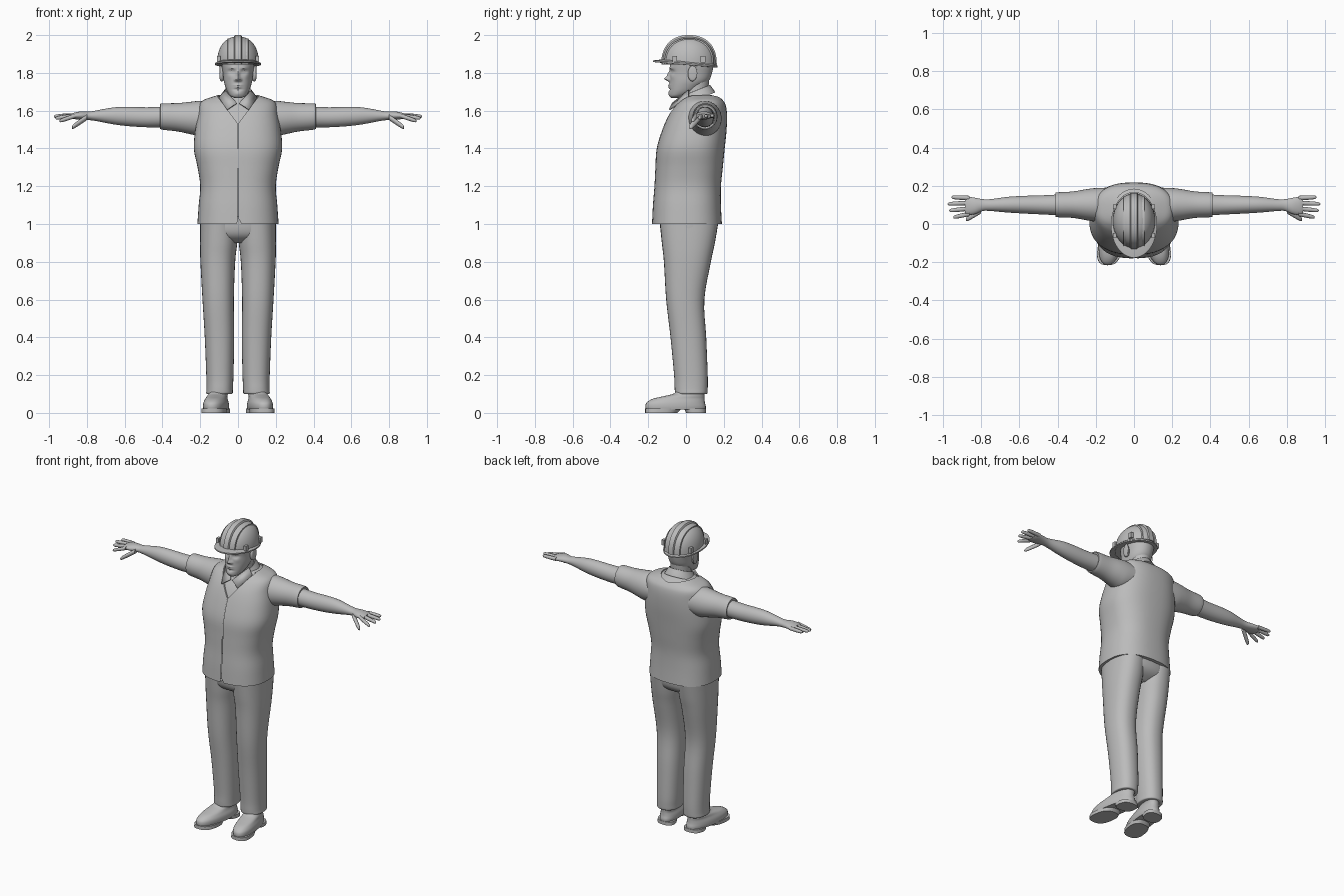
import bpy
import bmesh
import math
from mathutils import Vector

default_cube = bpy.data.objects.get("Cube")
if default_cube:
    bpy.data.objects.remove(default_cube, do_unlink=True)

grey = bpy.data.materials.new("plain grey")
grey.use_nodes = True
grey.diffuse_color = (0.5, 0.5, 0.5, 1)
grey.node_tree.nodes["Principled BSDF"].inputs["Base Color"].default_value = (0.5, 0.5, 0.5, 1)
parts = []


def finish(name, bm):
    """Turn a bmesh into a named, coloured object."""
    bmesh.ops.recalc_face_normals(bm, faces=bm.faces)
    mesh = bpy.data.meshes.new(name)
    bm.to_mesh(mesh)
    bm.free()
    mesh.materials.append(grey)
    obj = bpy.data.objects.new(name, mesh)
    bpy.context.collection.objects.link(obj)
    parts.append(obj)
    return obj


def smooth_rings(rings, steps):
    """Resample rings with a Catmull-Rom spline."""
    result = []
    for i in range(len(rings) - 1):
        p0, p1 = rings[max(i - 1, 0)], rings[i]
        p2, p3 = rings[i + 1], rings[min(i + 2, len(rings) - 1)]
        for k in range(steps):
            t = k / steps
            result.append([b + t / 2 * (c - a + t * (2*a - 5*b + 4*c - d + t * (3*(b - c) + d - a)))
                           for a, b, c, d in zip(p0, p1, p2, p3)])
    return result + [rings[-1]]


def loft(name, rings, axis="z", side=1, power=2.0, segs=32, steps=4, shape=None):
    """Skin superellipse rings: (position, low, high, low, high) along an axis."""
    bm = bmesh.new()
    loops = []
    for pos, a0, a1, b0, b1 in smooth_rings(rings, steps):
        loop = []
        for k in range(segs):
            ang = math.tau * k / segs
            c, s = math.cos(ang), math.sin(ang)
            a = (a0 + a1) / 2 + (a1 - a0) / 2 * math.copysign(abs(c) ** (2 / power), c)
            b = (b0 + b1) / 2 + (b1 - b0) / 2 * math.copysign(abs(s) ** (2 / power), s)
            co = Vector((a, b, pos) if axis == "z" else (pos, a, b))
            if shape:
                co = shape(co)
            co.x *= side
            loop.append(bm.verts.new(co))
        loops.append(loop)
    for low, high in zip(loops, loops[1:]):
        for k in range(segs):
            n = (k + 1) % segs
            bm.faces.new((low[k], low[n], high[n], high[k]))
    bm.faces.new(loops[0])
    bm.faces.new(loops[-1])
    return finish(name, bm)


def sym(rings):
    return [(z, -w, w, y0, y1) for z, w, y0, y1 in rings]


def box(name, centre, size):
    bm = bmesh.new()
    bmesh.ops.create_cube(bm, size=1)
    for v in bm.verts:
        v.co = Vector(c + s * p for c, s, p in zip(centre, size, v.co))
    return finish(name, bm)


def plate(name, points, thickness):
    bm = bmesh.new()
    bm.faces.new([bm.verts.new(p) for p in points])
    obj = finish(name, bm)
    mod = obj.modifiers.new("thickness", "SOLIDIFY")
    mod.thickness = thickness
    mod.offset = 0
    return obj


def cut(target, cutter):
    mod = target.modifiers.new("cut", "BOOLEAN")
    mod.operation, mod.solver, mod.object = "DIFFERENCE", "EXACT", cutter
    bpy.context.view_layer.objects.active = target
    bpy.ops.object.modifier_apply(modifier=mod.name)
    parts.remove(cutter)
    bpy.data.objects.remove(cutter, do_unlink=True)


# Vest over a slightly smaller shirt
body = [(1.0, .215, -.18, .19), (1.1, .208, -.175, .185), (1.2, .2, -.167, .185),
        (1.3, .214, -.162, .195), (1.4, .234, -.155, .205), (1.5, .226, -.125, .215),
        (1.58, .212, -.09, .217), (1.63, .205, -.055, .21), (1.655, .185, -.03, .195),
        (1.672, .14, -.015, .175), (1.69, .08, 0, .14)]
vest = loft("vest", sym(body), power=2.5, segs=48)
loft("shirt", sym([(z - .006, w - .006, f + .007, b - .007) for z, w, f, b in body[3:]]),
     power=2.5, segs=48)

# Vest neckline and front opening
bm = bmesh.new()
tri = [bm.verts.new(p) for p in ((0, -.3, 1.53), (.12, -.3, 1.69), (-.12, -.3, 1.69))]
wedge = bm.faces.new(tri)
ext = bmesh.ops.extrude_face_region(bm, geom=[wedge])["geom"]
bmesh.ops.translate(bm, vec=(0, .33, 0), verts=[e for e in ext if isinstance(e, bmesh.types.BMVert)])
cut(vest, finish("neckline_cutter", bm))
cut(vest, loft("back_neck_cutter", sym([(1.652, .11, -.05, .182), (1.75, .11, -.05, .182)]), steps=1))
cut(vest, loft("opening_cutter", sym([(z, .002, f - .03, f + .006) for z, w, f, b in
                                      [(.98, 0, -.18, 0)] + body[:7]]), segs=8, power=6))
cut(vest, loft("hem_notch_cutter", [(.98, -.02, .035, -.25, -.1), (1.01, -.004, .014, -.25, -.1),
                                    (1.03, 0, .002, -.25, -.1)], segs=8, power=6))

# Trousers
loft("hips", sym([(.9, .12, -.07, .09), (.93, .186, -.115, .14), (.97, .2, -.135, .165),
                  (1.04, .2, -.14, .17)]), power=2.4)
leg = [(.1, .035, .162, -.052, .108), (.105, .028, .168, -.058, .113), (.13, .027, .167, -.06, .115),
       (.2, .024, .168, -.063, .115), (.4, .02, .176, -.082, .107), (.6, .022, .188, -.105, .097),
       (.8, .015, .199, -.117, .132), (.9, .004, .201, -.128, .153), (1.0, .0, .2, -.138, .17)]


# Feet turned slightly outwards
def turn_out(co):
    co.x -= .14 * co.y
    return co


shoe = [(.018, .048, .17, -.212, .104), (.035, .045, .172, -.215, .105), (.055, .047, .17, -.208, .1),
        (.075, .055, .163, -.175, .098), (.088, .058, .16, -.12, .098), (.105, .058, .155, -.06, .098),
        (.14, .06, .15, -.045, .095)]

# Arms, sleeves and hands
sleeve = [(.14, .005, .19, 1.47, 1.648), (.2, .012, .188, 1.465, 1.652), (.25, .02, .182, 1.475, 1.647),
          (.32, .032, .17, 1.49, 1.64), (.405, .036, .165, 1.5, 1.638), (.408, .043, .157, 1.51, 1.628)]
arm = [(.38, .045, .155, 1.512, 1.622), (.48, .05, .15, 1.512, 1.618), (.58, .055, .147, 1.518, 1.62),
       (.66, .06, .142, 1.528, 1.617), (.75, .068, .13, 1.545, 1.601), (.79, .068, .13, 1.55, 1.595),
       (.83, .052, .137, 1.552, 1.596), (.865, .048, .142, 1.555, 1.59), (.885, .055, .135, 1.56, 1.583)]
fingers = {"index": (.05, .945, .035, 1.545), "middle": (.078, .967, .07, 1.56),
           "ring": (.107, .975, .105, 1.57), "little": (.133, .955, .14, 1.573)}


def digit(name, start, end, r, side):
    rings = []
    for t, f in ((0, 1), (.5, 1), (.85, .85), (.96, .6), (1, .15)):
        x, y, z = Vector(start).lerp(Vector(end), t)
        rings.append((x, y - r * f, y + r * f, z - r * f, z + r * f))
    loft(name, rings, axis="x", side=side, segs=12, steps=3)


for label, s in (("left", 1), ("right", -1)):
    loft(label + "_trouser_leg", leg, side=s, power=2.3)
    loft(label + "_shoe", shoe, side=s, power=2.3, shape=turn_out)
    loft(label + "_fore_sole", [(0, .045, .173, -.216, -.045), (.022, .045, .173, -.216, -.025)],
         side=s, power=2.6, steps=1, shape=turn_out)
    loft(label + "_heel", [(0, .05, .168, .0, .106), (.022, .05, .168, -.01, .106)],
         side=s, power=2.6, steps=1, shape=turn_out)
    loft(label + "_sleeve", sleeve, axis="x", side=s)
    loft(label + "_arm", arm, axis="x", side=s)
    for finger, (y0, x1, y1, z1) in fingers.items():
        digit(f"{label}_{finger}_finger", (.86, y0 + .003, 1.573), (x1, y1, z1), .0115, s)
    digit(label + "_thumb", (.8, .07, 1.565), (.88, .022, 1.51), .015, s)
    # Ears, eyes, collar tips and helmet clips
    loft(label + "_ear", [(.07, .02, .045, 1.765, 1.82), (.085, .01, .055, 1.755, 1.835),
                          (.095, .012, .06, 1.76, 1.838), (.098, .025, .05, 1.78, 1.825)],
         axis="x", side=s, segs=16)
    plate(label + "_collar_tip", [(s * .006, -.07, 1.64), (s * .058, -.088, 1.605),
                                  (s * .1, .01, 1.668), (s * .07, .015, 1.708)], .008)
    for end, x, y in (("front", .101, -.06), ("rear", .1, .09)):
        box(f"{label}_{end}_helmet_clip", (s * x, y, 1.873), (.018, .025, .035))

# Neck and collar
loft("neck", sym([(1.6, .075, -.02, .13), (1.68, .062, -.012, .118), (1.76, .06, -.01, .122)]))


def rise_to_back(co):
    co.z += .4 * (co.y - .05)
    return co


loft("collar", sym([(1.655, .098, -.045, .155), (1.675, .088, -.035, .145), (1.7, .074, -.026, .13),
                    (1.706, .07, -.022, .126), (1.69, .064, -.014, .12)]), steps=2, shape=rise_to_back)

# Head: bumps and hollows are (x, z, width, height, amount), negative is forwards
features = [(0, 1.768, .012, .011, -.026), (0, 1.79, .008, .018, -.014), (.033, 1.806, .017, .011, .011),
            (.014, 1.763, .007, .007, -.008), (0, 1.735, .02, .005, -.007), (0, 1.724, .016, .005, -.006),
            (0, 1.712, .025, .006, .005), (0, 1.69, .02, .012, -.005), (.03, 1.826, .022, .007, -.005),
            (.045, 1.78, .015, .015, -.003), (.033, 1.806, .009, .005, -.005)]


def face(co):
    if co.y < 0:
        co.y += sum(d * math.exp(-((abs(co.x) - x) / w) ** 2 - ((co.z - z) / h) ** 2)
                    for x, z, w, h, d in features)
    return co


loft("head", sym([(1.668, .02, -.08, -.035), (1.678, .04, -.087, .0), (1.7, .056, -.089, .05),
                  (1.73, .068, -.088, .09), (1.76, .076, -.087, .122), (1.8, .08, -.085, .138),
                  (1.85, .087, -.085, .146), (1.9, .085, -.08, .14)]),
     power=2.15, segs=112, steps=8, shape=face)

# Hard hat: dome, ribs and tilted brim
base, bulge = 1.845, 2.3
dome = []
for k in range(13):
    ang = math.pi / 2 * min(k / 12, .99)
    r, h = math.cos(ang) ** (2 / bulge), math.sin(ang) ** (2 / bulge)
    dome.append((base + .147 * h, .111 * r, .016 - .143 * r, .016 + .143 * r))
loft("helmet_dome", sym(dome), steps=1, segs=48)


def above_brim(co):
    co.z = max(co.z, base)
    return co


for name, x, half, ry, rz in (("centre", 0, .022, .147, .155), ("left", .048, .008, .131, .138),
                              ("right", -.048, .008, .131, .138)):
    loft(name + "_helmet_rib", [(x + e * half, .016 - ry + d, .016 + ry - d, base - rz, base + rz - d)
                                for e, d in ((-1, .008), (-.75, 0), (.75, 0), (1, .008))],
         axis="x", power=bulge, segs=64, steps=1, shape=above_brim)


def tip_up(co):
    co.z -= .085 * co.y
    return co


loft("helmet_brim", sym([(1.842, .11, -.16, .157), (1.843, .121, -.176, .168),
                         (1.851, .121, -.176, .168), (1.86, .108, -.13, .157)]),
     steps=1, segs=48, shape=tip_up)

# Smooth shading with crisp edges
bpy.ops.object.select_all(action="DESELECT")
for obj in parts:
    obj.select_set(True)
bpy.context.view_layer.objects.active = vest
bpy.ops.object.shade_smooth_by_angle(angle=math.radians(40))
